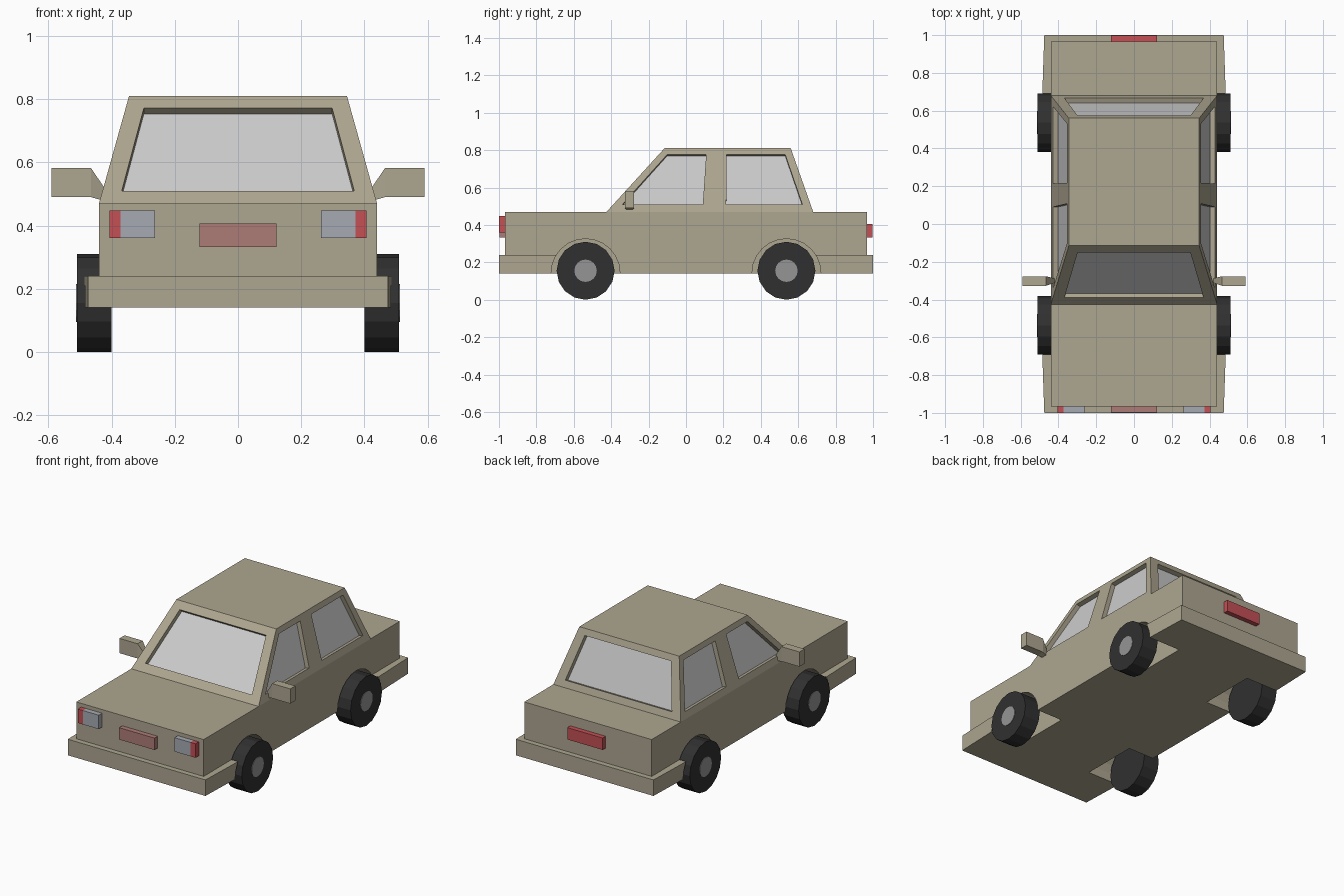
import bpy, bmesh, math
from mathutils import Vector

if "Cube" in bpy.data.objects:
    bpy.data.objects.remove(bpy.data.objects["Cube"])


def material(name, rgb):
    m = bpy.data.materials.new(name)
    m.diffuse_color = (*rgb, 1)
    m.use_nodes = True
    m.node_tree.nodes["Principled BSDF"].inputs["Base Color"].default_value = m.diffuse_color
    return m


PAINT = material("paint", (0.42, 0.38, 0.28))
GLASS = material("glass", (0.53, 0.53, 0.54))
RUBBER = material("rubber", (0.03, 0.03, 0.03))
METAL = material("hub_metal", (0.3, 0.3, 0.3))
RED = material("red", (0.55, 0.08, 0.09))
DULL_RED = material("dull_red", (0.42, 0.2, 0.18))
LENS = material("lens", (0.38, 0.4, 0.44))


def loft(name, a, b, mat):
    """Solid between two point loops of equal length."""
    bm = bmesh.new()
    va = [bm.verts.new(p) for p in a]
    vb = [bm.verts.new(p) for p in b]
    n = len(va)
    bm.faces.new(va)
    bm.faces.new(vb)
    for i in range(n):
        j = (i + 1) % n
        bm.faces.new((va[i], va[j], vb[j], vb[i]))
    bmesh.ops.recalc_face_normals(bm, faces=bm.faces)
    me = bpy.data.meshes.new(name)
    bm.to_mesh(me)
    bm.free()
    me.materials.append(mat)
    ob = bpy.data.objects.new(name, me)
    bpy.context.collection.objects.link(ob)
    return ob


def rect(x0, x1, y0, y1, z):
    return [(x0, y0, z), (x1, y0, z), (x1, y1, z), (x0, y1, z)]


def box(name, x0, x1, y0, y1, z0, z1, mat):
    return loft(name, rect(x0, x1, y0, y1, z0), rect(x0, x1, y0, y1, z1), mat)


def disc(name, x0, x1, y, z, r, sides, mat):
    def ring(x):
        return [(x, y + r * math.cos(2 * math.pi * i / sides),
                 z + r * math.sin(2 * math.pi * i / sides)) for i in range(sides)]
    return loft(name, ring(x0), ring(x1), mat)


def cut(target, cutter):
    mod = target.modifiers.new("cut", 'BOOLEAN')
    mod.operation = 'DIFFERENCE'
    mod.solver = 'EXACT'
    mod.object = cutter
    bpy.context.view_layer.objects.active = target
    bpy.ops.object.modifier_apply(modifier=mod.name)
    bpy.data.objects.remove(cutter)


# Lower body, and bumpers that wrap round to the wheel arches
body = box("body", -0.44, 0.44, -0.967, 0.967, 0.14, 0.47, PAINT)
bumpers = []
for end, s in (("front", -1), ("rear", 1)):
    plan = [(-0.475, s), (0.475, s), (0.488, s * 0.62), (-0.488, s * 0.62)]
    bumpers.append(loft(end + "_bumper", [(x, y, 0.14) for x, y in plan],
                        [(x, y, 0.24) for x, y in plan], PAINT))

# Wheel wells and wheels
for end, y, bumper in (("front", -0.537, bumpers[0]), ("rear", 0.537, bumpers[1])):
    for side, s in (("left", -1), ("right", 1)):
        for part in (body, bumper):
            cut(part, disc("well_cutter", s * 0.26, s * 0.6, y, 0.142, 0.184, 24, PAINT))
        disc(f"{end}_{side}_tyre", s * 0.40, s * 0.51, y, 0.155, 0.155, 16, RUBBER)
        disc(f"{end}_{side}_hub", s * 0.45, s * 0.513, y, 0.155, 0.06, 16, METAL)

# Cabin with tapered sides
cabin = loft("cabin", rect(-0.44, 0.44, -0.425, 0.68, 0.47),
             rect(-0.345, 0.345, -0.115, 0.56, 0.81), PAINT)


def slope(z, a, b):
    return a + (z - 0.47) / 0.34 * (b - a)


def window(name, pts, outward):
    """Recess a pane into the cabin surface and glaze it."""
    pts = [Vector(p) for p in pts]
    n = (pts[1] - pts[0]).cross(pts[2] - pts[0]).normalized()
    if n.dot(Vector(outward)) < 0:
        n = -n
    cut(cabin, loft("window_cutter", [p + n * 0.05 for p in pts],
                    [p - n * 0.03 for p in pts], PAINT))
    loft(name, [p - n * 0.028 for p in pts], [p - n * 0.034 for p in pts], GLASS)


# Windscreen and rear window
Z0, Z1 = 0.51, 0.772
for name, a, b, s in (("windscreen", -0.425, -0.115, -1), ("rear_window", 0.68, 0.56, 1)):
    y0, y1 = slope(Z0, a, b), slope(Z1, a, b)
    window(name, [(-0.368, y0, Z0), (0.368, y0, Z0), (0.298, y1, Z1), (-0.298, y1, Z1)],
           (0, s, 0))

# Door windows
x0, x1 = slope(Z0, 0.44, 0.345), slope(Z1 + 0.005, 0.44, 0.345)
for side, s in (("left", -1), ("right", 1)):
    for name, yb0, yb1, yt1, yt0 in (("front", -0.34, 0.09, 0.108, -0.10),
                                     ("rear", 0.215, 0.622, 0.53, 0.217)):
        window(f"{name}_{side}_window",
               [(s * x0, yb0, Z0), (s * x0, yb1, Z0),
                (s * x1, yt1, Z1 + 0.005), (s * x1, yt0, Z1 + 0.005)], (s, 0, 0))


# Door mirrors: block with a tapered mount
def section(x, y0, y1, z0, z1):
    return [(x, y0, z0), (x, y1, z0), (x, y1, z1), (x, y0, z1)]


for side, s in (("left", -1), ("right", 1)):
    box(side + "_mirror", s * 0.465, s * 0.59, -0.327, -0.277, 0.49, 0.582, PAINT)
    loft(side + "_mirror_mount", section(s * 0.42, -0.312, -0.288, 0.477, 0.515),
         section(s * 0.465, -0.327, -0.277, 0.49, 0.582), PAINT)
    # Headlights with outer indicators
    box(side + "_headlight", s * 0.262, s * 0.372, -1.0, -0.96, 0.36, 0.447, LENS)
    box(side + "_indicator", s * 0.372, s * 0.406, -1.0, -0.96, 0.36, 0.447, RED)

# Centre panels front and rear
box("front_panel", -0.122, 0.122, -0.998, -0.96, 0.332, 0.406, DULL_RED)
box("rear_lamp", -0.122, 0.122, 0.96, 0.997, 0.332, 0.406, RED)
